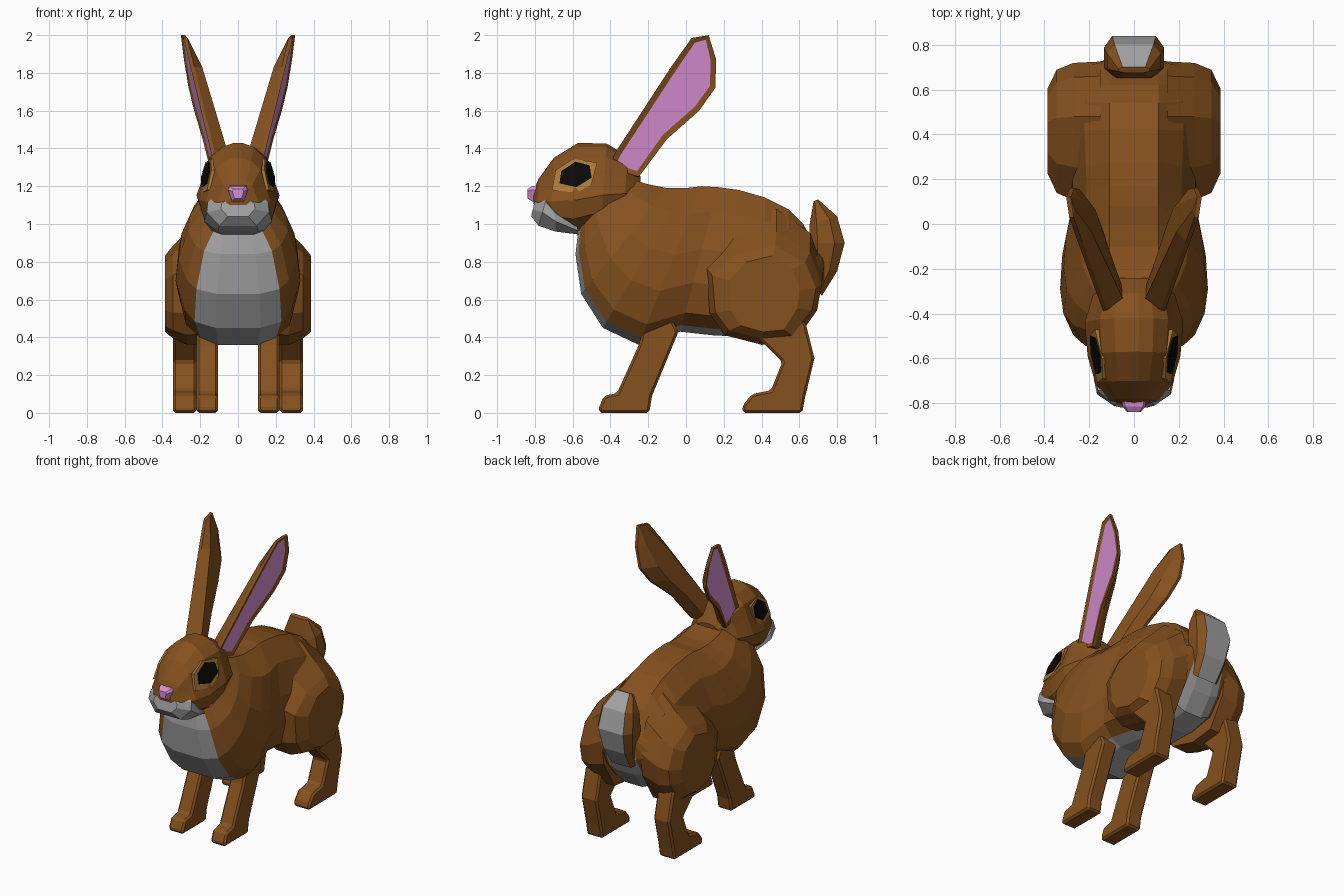
import bpy, bmesh
from mathutils import Vector

if "Cube" in bpy.data.objects:
    bpy.data.objects.remove(bpy.data.objects["Cube"])


def material(name, rgb):
    m = bpy.data.materials.new(name)
    m.diffuse_color = (*rgb, 1)
    m.use_nodes = True
    m.node_tree.nodes["Principled BSDF"].inputs["Base Color"].default_value = m.diffuse_color
    return m


BROWN = material("brown fur", (0.235, 0.082, 0.013))
WHITE = material("pale fur", (0.36, 0.36, 0.36))
PINK = material("pink skin", (0.7, 0.28, 0.66))
BLACK = material("eye black", (0.003, 0.003, 0.003))
TAN = material("tan eye rim", (0.42, 0.19, 0.04))


def finish(name, bm, mats, bevel=0):
    bmesh.ops.recalc_face_normals(bm, faces=bm.faces)
    mesh = bpy.data.meshes.new(name)
    bm.to_mesh(mesh)
    bm.free()
    for m in mats:
        mesh.materials.append(m)
    ob = bpy.data.objects.new(name, mesh)
    bpy.context.collection.objects.link(ob)
    if bevel:
        mod = ob.modifiers.new("chamfer", 'BEVEL')
        mod.width, mod.segments = bevel, 1
    return ob


def loft(rings, stripe=()):
    """Bridge closed rings; the side strips numbered in `stripe` get material 1."""
    bm = bmesh.new()
    vs = [[bm.verts.new(p) for p in r] for r in rings]
    n = len(rings[0])
    for a, b in zip(vs, vs[1:]):
        for j in range(n):
            k = (j + 1) % n
            f = bm.faces.new((a[j], a[k], b[k], b[j]))
            f.material_index = int(j in stripe)
    bm.faces.new(vs[0][::-1])
    last = bm.faces.new(vs[-1])
    return bm, last


def section(bottom, top, half):
    """Symmetric ring; half holds (x, share of the way from bottom to top)."""
    b, t = Vector((0, *bottom)), Vector((0, *top))
    right = [b.lerp(t, s) + Vector((x, 0, 0)) for x, s in half]
    left = [Vector((-p.x, p.y, p.z)) for p in reversed(right)]
    return right + left      # the closing strip is the bottom centre


# Body: tilted rings from throat to rump, three pale strips along the underside
body = [((-.57, .97), (-.30, 1.24), .19, .12), ((-.585, .84), (-.20, 1.21), .265, .18),
        ((-.555, .63), (-.10, 1.19), .315, .22), ((-.44, .45), (0, 1.19), .33, .23),
        ((-.25, .36), (.08, 1.2), .32, .20), ((-.03, .43), (.17, 1.195), .285, .17),
        ((.15, .41), (.28, 1.18), .29, .15), ((.40, .40), (.42, 1.14), .30, .14),
        ((.58, .43), (.54, 1.08), .29, .13), ((.67, .55), (.62, 1.0), .26, .13),
        ((.73, .68), (.66, .93), .20, .12), ((.74, .80), (.69, .87), .12, .10)]
rings = []
for b, t, w, s in body:
    half = [(.52 * s, 0), (s, .045), (max(.86 * w, s + .01), .13), (w, .34), (.95 * w, .57),
            (.74 * w, .83), (min(.11, .5 * w), 1)]
    rings.append(section(b, t, half))
finish("body", loft(rings, stripe=(0, 12, 13))[0], [BROWN, WHITE])

# Head
head = [((-.805, 1.09), (-.81, 1.17), .05), ((-.79, 1.05), (-.78, 1.24), .11),
        ((-.72, .99), (-.70, 1.35), .172), ((-.60, .955), (-.57, 1.43), .207),
        ((-.45, 1.0), (-.42, 1.425), .22), ((-.33, 1.05), (-.31, 1.36), .185),
        ((-.25, 1.1), (-.24, 1.25), .12)]
rings = [section(b, t, [(.45 * w, 0), (.87 * w, .15), (w, .36), (.81 * w, .62),
                        (.69 * w, .83), (.4 * w, .955), (.1 * w, 1)]) for b, t, w in head]
finish("head", loft(rings)[0], [BROWN])

# Muzzle and chin
muzzle = [((-.82, 1.04), (-.80, 1.125), .09), ((-.78, .99), (-.735, 1.15), .165),
          ((-.69, .96), (-.69, 1.08), .18), ((-.57, .945), (-.575, .99), .14)]
rings = [section(b, t, [(.6 * w, 0), (w, .45), (.97 * w, .8), (.7 * w, 1)]) for b, t, w in muzzle]
finish("muzzle", loft(rings)[0], [WHITE])

# Nose
rings = [[Vector((x * s, y, 1.16 + z * s)) for x, z in
          ((-.03, -.04), (.03, -.04), (.05, .02), (.04, .04), (-.04, .04), (-.05, .02))]
         for y, s in ((-.76, 1.2), (-.815, 1), (-.84, .6))]
finish("nose", loft(rings)[0], [PINK])

# Tail, pale on the rear strip
tail = [((.72, .62), (.66, .68), .10), ((.80, .75), (.66, .78), .115),
        ((.84, .90), (.65, .90), .135), ((.80, 1.04), (.655, 1.0), .12),
        ((.70, 1.13), (.675, 1.12), .07)]
rings = [section(b, t, [(.72 * w, 0), (w, .28), (w, .75), (.6 * w, 1)]) for b, t, w in tail]
finish("tail", loft(rings, stripe=(7,))[0], [BROWN, WHITE])

# Outlines in (y, z) for the paired parts
HAUNCH = [(.10, .85), (.12, .56), (.20, .42), (.40, .36), (.58, .38), (.70, .58),
          (.725, .75), (.66, .95), (.48, 1.08), (.25, 1.02)]
HIND = [(.36, .42), (.51, .27), (.45, .12), (.35, .10), (.30, .04), (.30, 0), (.615, 0),
        (.63, .08), (.68, .29), (.635, .47), (.55, .60)]
FORE = [(-.25, .36), (-.365, .105), (-.435, .09), (-.46, .03), (-.46, 0), (-.195, 0),
        (-.18, .09), (-.04, .43), (-.10, .55), (-.2, .55)]
EAR = [(-.40, 1.30), (-.38, 1.37), (-.08, 1.83), (.03, 1.985), (.12, 2.0), (.16, 1.87),
       (.155, 1.72), (.07, 1.60), (-.10, 1.45), (-.25, 1.25)]
RIM = [(-.71, 1.18), (-.69, 1.285), (-.60, 1.345), (-.47, 1.325), (-.50, 1.21), (-.58, 1.165)]
EYE = [(-.67, 1.215), (-.66, 1.28), (-.585, 1.33), (-.51, 1.31), (-.50, 1.245), (-.58, 1.195)]


def eye_plane(y, z, out):
    return .168 + out + .2 * (y + .585) - .26 * (z - 1.26)


for side, label in ((1, "right"), (-1, "left")):
    # Haunch: outline shrinking outwards, lower towards the outside
    rings = [[Vector((side * x, .42 + (y - .42) * sy, cz + (z - .72) * sz)) for y, z in HAUNCH]
             for x, sy, sz, cz in ((.15, 1, 1, .72), (.27, .98, .83, .66),
                                   (.345, .88, .68, .64), (.387, .6, .56, .63))]
    finish(label + "_haunch", loft(rings)[0], [BROWN])

    # Legs with paws
    for part, outline, x0, x1 in (("hind_leg", HIND, .22, .345), ("front_leg", FORE, .107, .22)):
        rings = [[Vector((side * x, y, z)) for y, z in outline] for x in (x0, x1)]
        finish(label + "_" + part, loft(rings)[0], [BROWN], bevel=.013)

    # Ear: rounded inner back, flat outer face with a pink hollow turned slightly forwards
    back, front = [], []
    for y, z in EAR:
        mid = -.31 + .62 * (z - 1.30)
        x = .15 + .235 * (z - 1.35) + .12 * (y - mid)
        thick = min(.09, .012 + .25 * (2.03 - z))
        back.append(Vector((side * (x - thick), y + .45 * (mid - y), z)))
        front.append(Vector((side * x, y, z)))
    rim = [p - Vector((side * .02, 0, 0)) for p in front]
    bm, face = loft([back, rim, front])
    bmesh.ops.recalc_face_normals(bm, faces=bm.faces)
    bmesh.ops.inset_region(bm, faces=[face], thickness=.031, depth=-.008)
    face.material_index = 1
    finish(label + "_ear", bm, [BROWN, PINK])

    # Eye rim and eye
    for part, outline, out, mat in (("eye_rim", RIM, 0, TAN), ("eye", EYE, .008, BLACK)):
        rings = [[Vector((side * (eye_plane(y, z, out) - d), y, z)) for y, z in outline]
                 for d in (.06, 0)]
        finish(label + "_" + part, loft(rings)[0], [mat])
